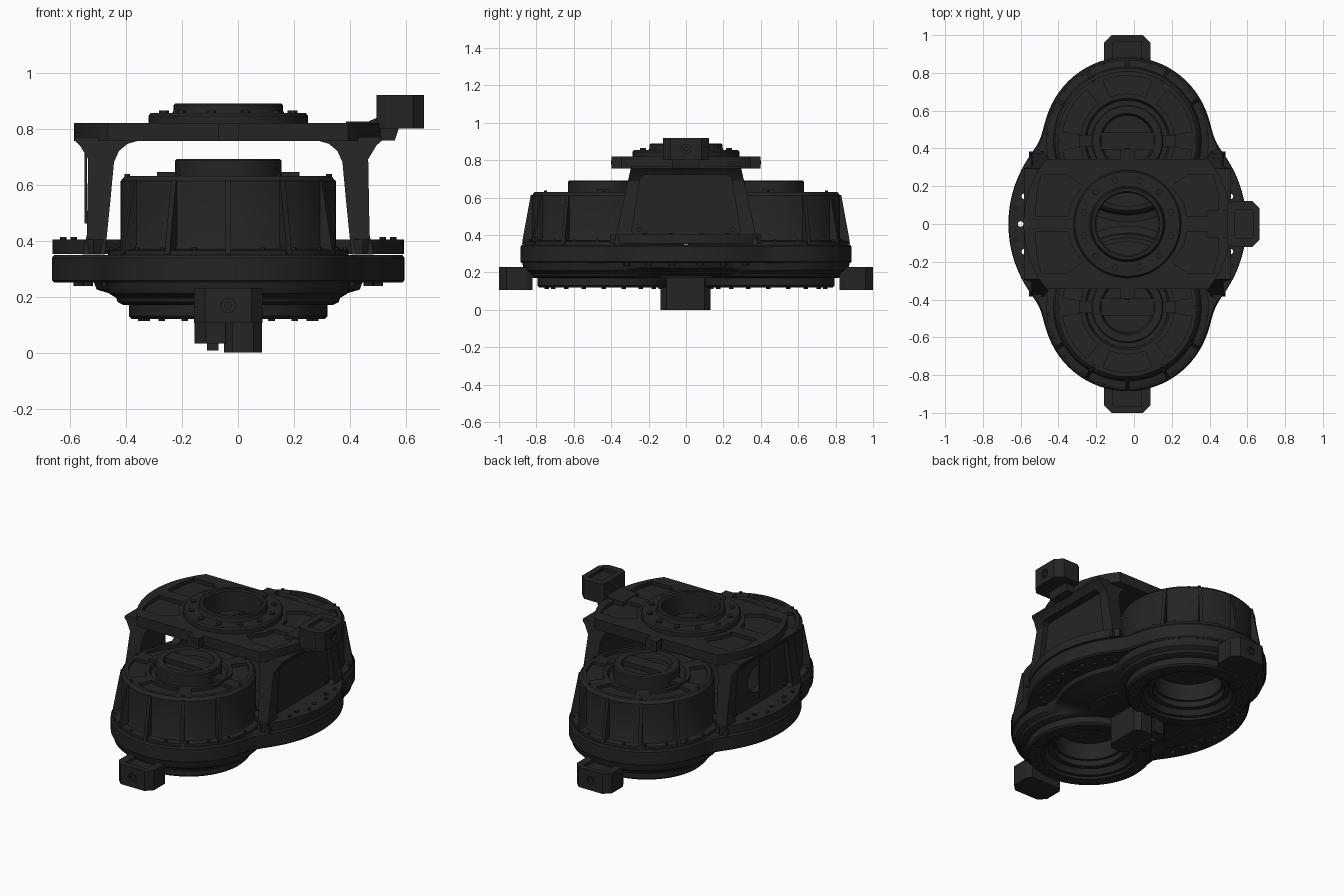
import bpy, bmesh
from math import sin, cos, pi, radians, sqrt, log, exp

if "Cube" in bpy.data.objects:
    bpy.data.objects.remove(bpy.data.objects["Cube"])

D = 0.44          # lobe centre distance along y
SHIFT = -0.035    # body axis offset in x
mat = bpy.data.materials.new("dark_metal")
mat.diffuse_color = (0.018, 0.018, 0.018, 1)
mat.use_nodes = True
mat.node_tree.nodes["Principled BSDF"].inputs["Base Color"].default_value = mat.diffuse_color
parts = []


def solid(name, shells, closed=False):
    """Each shell is a list of point rings joined into one skin."""
    bm = bmesh.new()
    for rings in shells:
        vs = [[bm.verts.new(p) for p in r] for r in rings]
        pairs = list(zip(vs, vs[1:])) + ([(vs[-1], vs[0])] if closed else [])
        for a, b in pairs:
            for i in range(len(a)):
                j = (i + 1) % len(a)
                bm.faces.new((a[i], a[j], b[j], b[i]))
        if not closed:
            bm.faces.new(vs[0][::-1])
            bm.faces.new(vs[-1])
    bmesh.ops.recalc_face_normals(bm, faces=bm.faces)
    me = bpy.data.meshes.new(name)
    bm.to_mesh(me)
    bm.free()
    ob = bpy.data.objects.new(name, me)
    bpy.context.collection.objects.link(ob)
    me.materials.append(mat)
    parts.append(ob)
    return ob


def prism_rings(pts, a, b, axis='z'):
    f = {'z': lambda p, q, h: (p, q, h), 'y': lambda p, q, h: (p, h, q), 'x': lambda p, q, h: (h, p, q)}[axis]
    return [[f(p, q, h) for p, q in pts] for h in (a, b)]


def prism(name, pts, a, b, axis='z'):
    return solid(name, [prism_rings(pts, a, b, axis)])


def box(name, x0, x1, y0, y1, z0, z1):
    return prism(name, [(x0, y0), (x1, y0), (x1, y1), (x0, y1)], z0, z1)


def circle(r, cx=0, cy=0, n=12, ry=None):
    return [(cx + r * cos(2 * pi * i / n), cy + (ry or r) * sin(2 * pi * i / n)) for i in range(n)]


def cylinders(name, spots, r, z0, z1, n=12):
    return solid(name, [prism_rings(circle(r, x, y, n), z0, z1) for x, y in spots])


def polar(r, degs, cy=0):
    return [(r * cos(radians(a)), cy + r * sin(radians(a))) for a in degs]


def lathe(name, prof, cy=0, closed=False, n=64):
    return solid(name, [[[(x, y, z) for x, y in circle(r, 0, cy, n)] for r, z in prof]], closed)


def sector(r0, r1, a0, a1, cy=0, n=12):
    degs = [a0 + (a1 - a0) * i / n for i in range(n + 1)]
    return polar(r1, degs, cy) + polar(r0, degs[::-1], cy)


def cut(ob, cutter, keep=False):
    m = ob.modifiers.new("cut", 'BOOLEAN')
    m.operation, m.solver, m.object = 'DIFFERENCE', 'EXACT', cutter
    bpy.context.view_layer.objects.active = ob
    bpy.ops.object.modifier_apply(modifier=m.name)
    if not keep:
        parts.remove(cutter)
        bpy.data.objects.remove(cutter)


def outline(rc, rl, z, n=144, k=35):
    """Central disc blended with two lobes."""
    pts = []
    for i in range(n):
        t = 2 * pi * i / n
        q = rl * rl - (D * cos(t)) ** 2
        lobe = D * abs(sin(t)) + sqrt(q) if q > 0 else 0
        r = log(exp(k * rc) + exp(k * lobe)) / k
        pts.append((r * cos(t), r * sin(t), z))
    return pts


# Three-lobed base flange and stepped underside
flange = solid("base_flange", [[outline(*l) for l in (
    (.622, .437, .25), (.63, .445, .258), (.63, .445, .338), (.622, .437, .348))]])
under = solid("stepped_underside", [[outline(*l) for l in (
    (.30, .375, .17), (.30, .395, .18), (.38, .40, .195), (.42, .425, .21), (.47, .43, .225), (.48, .435, .252))]])
lobes = [(0, D), (0, -D)]
cut(flange, cylinders("bore_cutter", lobes, .215, 0, .31, 64))
cut(under, cylinders("bore_cutter", lobes, .215, 0, .31, 64))

# Bolted feet of the bridge, with through holes shared with the flange
hole_degs = [0, 15, 30, -15, -30]
holes = polar(.565, hole_degs + [180 + a for a in hole_degs])
feet = solid("bridge_feet", [prism_rings(sector(.44, .628, c - 40, c + 40, n=20), .352, .403) for c in (0, 180)])
drill = cylinders("hole_cutter", holes, .015, .2, .5)
cut(feet, drill, True)
cut(flange, drill)
side_degs = [-36, -22, -8, 8, 22, 36]
cylinders("foot_bolts", polar(.595, side_degs + [180 + a for a in side_degs]), .012, .39, .412, 6)
cylinders("underside_bolts", polar(.54, side_degs + [180 + a for a in side_degs]), .018, .238, .26, 8)

for s, tag in ((1, "back"), (-1, "front")):
    cy = s * D
    # Drum housing with recessed top pockets
    drum = lathe(tag + "_drum", [(.01, .33), (.43, .33), (.43, .365), (.392, .37), (.385, .385), (.385, .612),
                                 (.368, .63), (.225, .63), (.215, .61), (.01, .61)], cy)
    cut(drum, solid("pocket_cutter", [prism_rings(sector(.25, .345, a - 22, a + 22, cy), .612, .7)
                                      for a in range(30, 390, 60)]))
    lathe(tag + "_hub_cap", [(.01, .6), (.19, .6), (.19, .685), (.184, .692), (.145, .692), (.135, .66), (.01, .66)], cy)
    box(tag + "_hub_bar", -.255, .255, cy - .032, cy + .032, .615, .645)
    box(tag + "_hub_bridge", -.14, .14, cy - .045, cy + .045, .65, .69)
    cylinders(tag + "_drum_bolts", polar(.36, range(0, 360, 60), cy), .01, .62, .638, 6)
    # Gusset ribs on the outer half of the drum
    ribs = []
    for a in (30, 60, 90, 120, 150):
        t = radians(a) * s
        ribs.append([[(r * cos(t) - w * sin(t), cy + r * sin(t) + w * cos(t), z)
                      for r, z in ((.37, .35), (.437, .35), (.432, .385), (.39, .615), (.37, .615))] for w in (-.01, .01)])
    solid(tag + "_drum_ribs", ribs)
    rim = [s * a for a in range(5, 180, 17)]
    cylinders(tag + "_rim_bolts", polar(.418, rim, cy), .01, .355, .375, 6)
    # Bearing ring around the lower bore
    lathe(tag + "_bearing_ring", [(.19, .305), (.19, .2), (.205, .2), (.205, .165), (.235, .165), (.255, .135), (.275, .135),
                                  (.275, .12), (.345, .12), (.355, .13), (.355, .17), (.37, .185), (.37, .24), (.22, .305)],
          cy, True)
    cylinders(tag + "_bearing_bolts", polar(.31, range(0, 360, 20), cy), .012, .112, .125, 8)


def lug(name, r0, r1, z0, z1, turns):
    """Chamfered hollow mounting block pointing outward."""
    w, c = .1225, .04

    def rot(x, y):
        for _ in range(turns):
            x, y = -y, x
        return (x, y)
    ob = prism(name, [rot(*p) for p in ((r0, -w + .02), (r0 + .03, -w), (r1 - c, -w), (r1, -w + c),
                                        (r1, w - c), (r1 - c, w), (r0 + .03, w), (r0, w - .02))], z0, z1)
    q = [rot(*p) for p in ((r0 + .04, -.075), (r1 - .035, -.075), (r1 - .035, .075), (r0 + .04, .075))]
    cut(ob, prism("lug_cutter", q, z1 - .02, z1 + .1))
    zc = (z0 + z1) / 2
    if turns % 2:
        e = r1 if turns == 1 else -r1
        cut(ob, prism("eye_cutter", circle(.026, 0, zc, 16), e - .012, e + .012, 'y'))
        prism(name + "_bolt", circle(.015, 0, zc, 6), e * .98, e * .997, 'y')
    else:
        cut(ob, prism("eye_cutter", circle(.026, 0, zc, 16), r1 - .012, r1 + .012, 'x'))
        prism(name + "_bolt", circle(.015, 0, zc, 6), r1 - .02, r1 - .003, 'x')


# Mounting lugs: front, back and upper right
lug("back_lug", .82, 1.0, .105, .23, 1)
lug("front_lug", .82, 1.0, .105, .23, 3)
lug("side_lug", .53, .70, .80, .92, 0)
prism("side_lug_arm", [(.42, .757), (.595, .757), (.612, .81), (.61, .84), (.535, .84), (.5, .825), (.42, .825)], -.075, .075, 'y')

# Central lug under the base
c = .03
prism("under_lug_main", [(-.015, c - .135), (c - .015, -.135), (.12 - c, -.135), (.12, c - .135),
                         (.12, .13 - c), (.12 - c, .13), (c - .015, .13), (-.015, .13 - c)], 0, .2)
prism("under_lug_side", [(-.12, -.09), (-.08, -.13), (-.01, -.13), (-.01, .125), (-.08, .125), (-.12, .085)], .033, .2)
box("under_lug_key", -.075, -.035, -.06, .06, .008, .05)

# Bridge top plate with bearing bore and four pockets
arc = [-38.8 + 77.6 * i / 16 for i in range(17)]
plate = prism("bridge_plate", polar(.55, arc) + polar(.55, [180 + a for a in arc]), .755, .82)
cut(plate, cylinders("bore_cutter", [(0, 0)], .17, .6, 1, 48))
pocket = [(.455, .26), (.32, .26), (.235, .2), (.30, .11), (.315, .04), (.485, .04), (.48, .16)]
cut(plate, solid("pocket_cutter", [prism_rings([(x * a, y * b) for x, y in pocket], .797, .9)
                                   for a in (1, -1) for b in (1, -1)]))
lathe("top_bearing_ring", [(.165, .757), (.285, .757), (.285, .845), (.277, .855), (.2, .855), (.195, .865),
                           (.195, .884), (.188, .89), (.172, .89), (.165, .882)], 0, True)
cylinders("top_bearing_bolts", polar(.238, range(15, 375, 30)), .018, .845, .864, 6)
for s, tag in ((1, "back"), (-1, "front")):
    box(tag + "_plate_tab", -.037, .037, min(s * .33, s * .398), max(s * .33, s * .398), .755, .82)
    prism(tag + "_tab_bolt", circle(.012, 0, .787, 6), s * .39, s * .402, 'y')

# Bridge legs: tapered walls with recessed side panels
leg_profile = [(.44, .35), (.52, .35), (.505, .42), (.5, .69), (.53, .74), (.548, .757), (.548, .77), (.32, .77),
               (.32, .757), (.36, .745), (.39, .72), (.408, .68), (.42, .55)]
for s, tag in ((1, "right"), (-1, "left")):
    leg = prism(tag + "_leg", [(s * x, z) for x, z in leg_profile], -1, 1, 'y')
    for v in leg.data.vertices:
        v.co.y *= .385 - (v.co.z - .35) * .22
    panel = [(-.29, .42), (-.27, .40), (.27, .40), (.29, .42), (.245, .70), (.225, .72), (-.225, .72), (-.245, .70)]
    cut(leg, prism("panel_cutter", panel, s * .472, s * .7, 'x'))
    if s < 0:
        cut(leg, prism("window_cutter", circle(.11, 0, .56, 24, .085), -.7, -.3, 'x'))
        box("left_leg_guard", -.513, -.505, -.05, .05, .46, .71)
    for y in (-.25, .25):
        prism(tag + "_panel_bolt", circle(.015, y, .43, 6), s * .465, s * .485, 'x')

# Shift onto the shared centre and shade
bpy.ops.object.select_all(action='DESELECT')
for ob in parts:
    ob.location.x = SHIFT
    ob.select_set(True)
bpy.context.view_layer.objects.active = parts[0]
bpy.ops.object.shade_smooth_by_angle(angle=radians(30))
